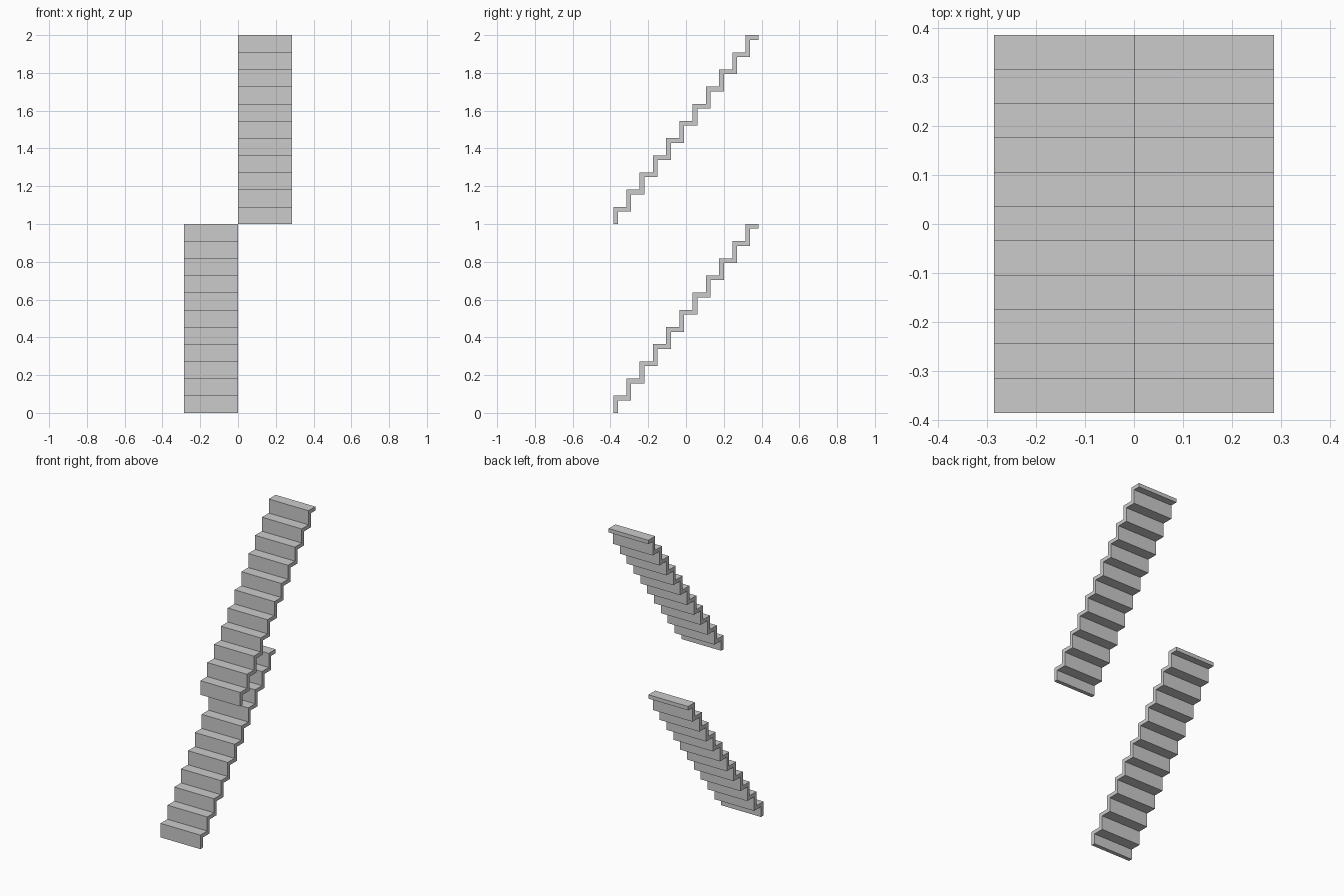
import bpy
import bmesh

if "Cube" in bpy.data.objects:
    bpy.data.objects.remove(bpy.data.objects["Cube"])

STEPS = 11
RISE = 1.0 / STEPS
RUN = 0.77 / STEPS
THICK = 0.025
WIDTH = 0.285
Y0 = -0.385


def stair_profile():
    """Closed (y, z) outline of a folded-plate flight."""
    upper, lower = [(Y0, 0.0)], [(Y0 + THICK, 0.0)]
    for i in range(STEPS):
        y, z = Y0 + i * RUN, (i + 1) * RISE
        upper += [(y, z), (y + RUN, z)]
        # underside follows the steps; the last tread ends flush
        end = y + RUN + (THICK if i < STEPS - 1 else 0.0)
        lower += [(y + THICK, z - THICK), (end, z - THICK)]
    return upper + lower[::-1]


def add_flight(name, x, z):
    bm = bmesh.new()
    face = bm.faces.new([bm.verts.new((x, py, z + pz)) for py, pz in stair_profile()])
    ext = bmesh.ops.extrude_face_region(bm, geom=[face], use_keep_orig=True)
    moved = [g for g in ext["geom"] if isinstance(g, bmesh.types.BMVert)]
    bmesh.ops.translate(bm, verts=moved, vec=(WIDTH, 0, 0))
    bmesh.ops.recalc_face_normals(bm, faces=bm.faces[:])
    mesh = bpy.data.meshes.new(name)
    bm.to_mesh(mesh)
    bm.free()
    bpy.context.collection.objects.link(bpy.data.objects.new(name, mesh))


# Two parallel flights, one storey apart
add_flight("lower_stair_flight", -WIDTH, 0.0)
add_flight("upper_stair_flight", 0.0, 1.0)
